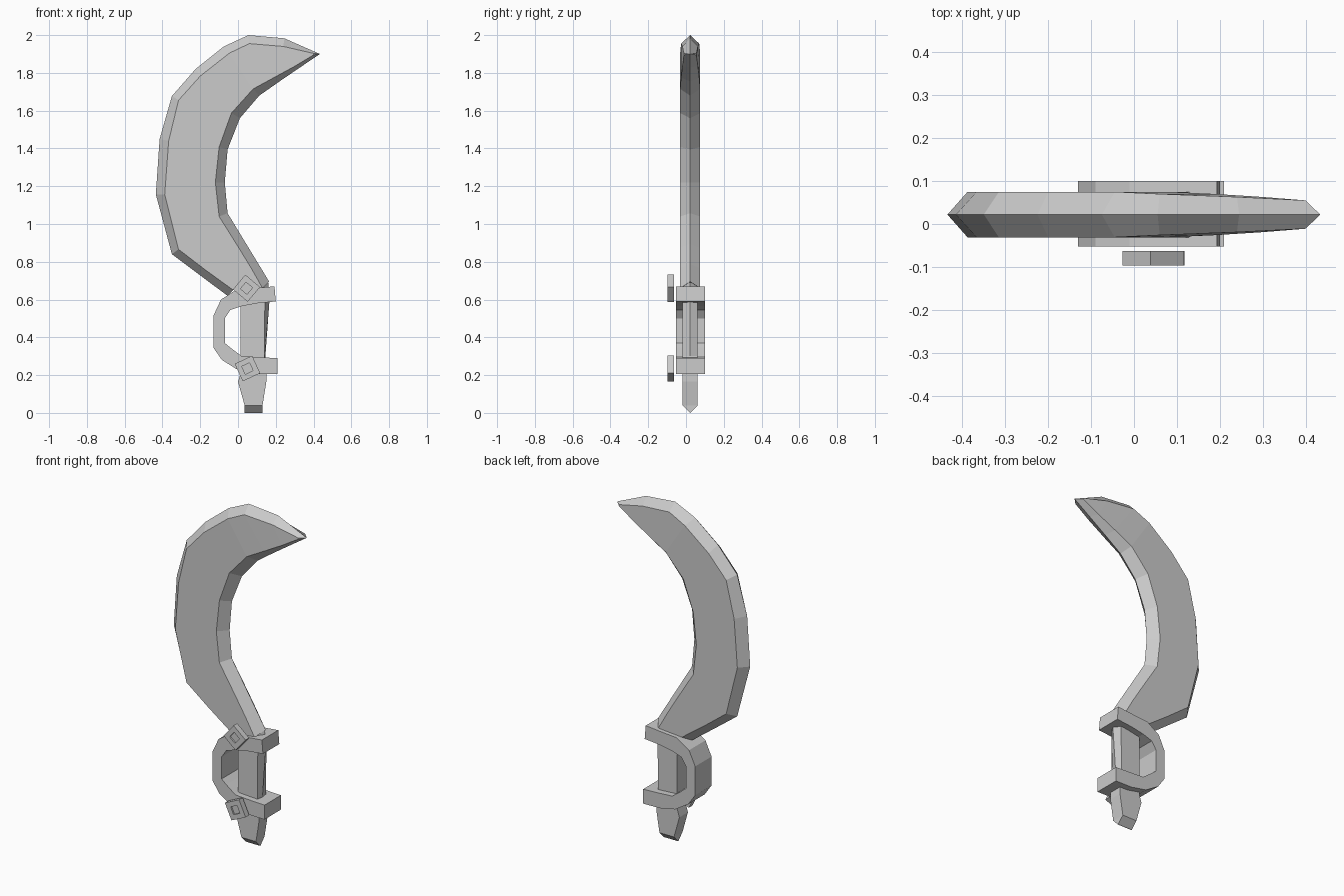
import bpy, bmesh, math
from mathutils import Matrix

if "Cube" in bpy.data.objects:
    bpy.data.objects.remove(bpy.data.objects["Cube"])

YC = 0.022  # mid-plane of blade and grip


def finish(bm, name):
    bmesh.ops.remove_doubles(bm, verts=bm.verts, dist=1e-4)
    bmesh.ops.dissolve_degenerate(bm, dist=1e-4, edges=bm.edges)
    bmesh.ops.recalc_face_normals(bm, faces=bm.faces)
    me = bpy.data.meshes.new(name)
    bm.to_mesh(me)
    bm.free()
    ob = bpy.data.objects.new(name, me)
    bpy.context.collection.objects.link(ob)
    return ob


def loft(name, rings):
    """Join closed rings of points into a capped solid."""
    bm = bmesh.new()
    vr = [[bm.verts.new(p) for p in r] for r in rings]
    n = len(vr[0])
    for a, b in zip(vr, vr[1:]):
        for i in range(n):
            j = (i + 1) % n
            bm.faces.new((a[i], a[j], b[j], b[i]))
    bm.faces.new(vr[0])
    bm.faces.new(vr[-1])
    return finish(bm, name)


def hex_ring(outer, face_o, face_i, inner, h):
    """Six-sided section: two bevelled edges and two flats at +-h."""
    pts = [(outer, 0), (face_o, -h), (face_i, -h), (inner, 0), (face_i, h), (face_o, h)]
    return [(p[0], YC + y, p[1]) for p, y in pts]


# Curved blade: back edge, flat start, flat end, inner edge, half thickness
T = 0.053
blade = [
    ((-.055, .62), (-.025, .65), (.13, .66), (.165, .695), T),
    ((-.19, .72), (-.17, .755), (.07, .766), (.108, .789), T),
    ((-.35, .84), (-.315, .866), (.004, .874), (.044, .894), T),
    ((-.435, 1.157), (-.388, 1.157), (-.10, 1.04), (-.055, 1.057), T),
    ((-.415, 1.45), (-.367, 1.44), (-.12, 1.22), (-.07, 1.22), T),
    ((-.35, 1.677), (-.315, 1.655), (-.10, 1.407), (-.055, 1.395), T),
    ((-.225, 1.82), (-.20, 1.783), (-.035, 1.587), (.01, 1.56), T),
    ((-.075, 1.94), (-.045, 1.905), (.08, 1.715), (.113, 1.68), T),
    ((.055, 2.0), (.06, 1.955), (.19, 1.775), (.22, 1.755), .048),
    ((.245, 1.983), (.24, 1.94), (.30, 1.835), (.33, 1.83), .041),
    ((.434, 1.90), (.40, 1.903), (.40, 1.895), (.434, 1.90), .033),
]
loft("blade", [hex_ring(*s) for s in blade])

# Grip and pommel: z, left x, right flat x, right ridge x, half thickness
grip = [
    (0, .035, .13, .13, .001),
    (.04, .035, .13, .13, .04),
    (.165, .0, .15, .15, .04),
    (.21, .014, .15, .15, .04),
    (.30, .014, .14, .145, .04),
    (.60, .014, .142, .167, .04),
    (.69, .014, .12, .16, .04),
]
loft("grip", [hex_ring((l, z), (l, z), (r, z), (e, z), h) for z, l, r, e, h in grip])

# D-shaped hand guard band
outer = [(.193, .67), (.09, .66), (-.01, .652), (-.09, .60), (-.13, .515),
         (-.13, .345), (-.085, .28), (.0, .227), (.10, .207), (.21, .205)]
inner = [(.20, .59), (.10, .58), (.02, .565), (-.04, .545), (-.07, .50),
         (-.07, .37), (-.04, .345), (.02, .30), (.10, .295), (.21, .29)]
Y0, Y1 = -.053, .10
loft("hand_guard", [[(o[0], Y0, o[1]), (i[0], Y0, i[1]), (i[0], Y1, i[1]), (o[0], Y1, o[1])]
                    for o, i in zip(outer, inner)])


# Square studs with a small recessed centre
def stud(name, x, z, angle):
    def sq(r, y):
        return [(x + r * math.cos(angle + k * math.pi / 2), y,
                 z + r * math.sin(angle + k * math.pi / 2)) for k in range(4)]
    loft(name, [sq(.072, -.063), sq(.072, -.097), sq(.032, -.097), sq(.032, -.088)])


stud("upper_stud", .045, .66, math.radians(5))
stud("lower_stud", .05, .235, math.radians(-20))
